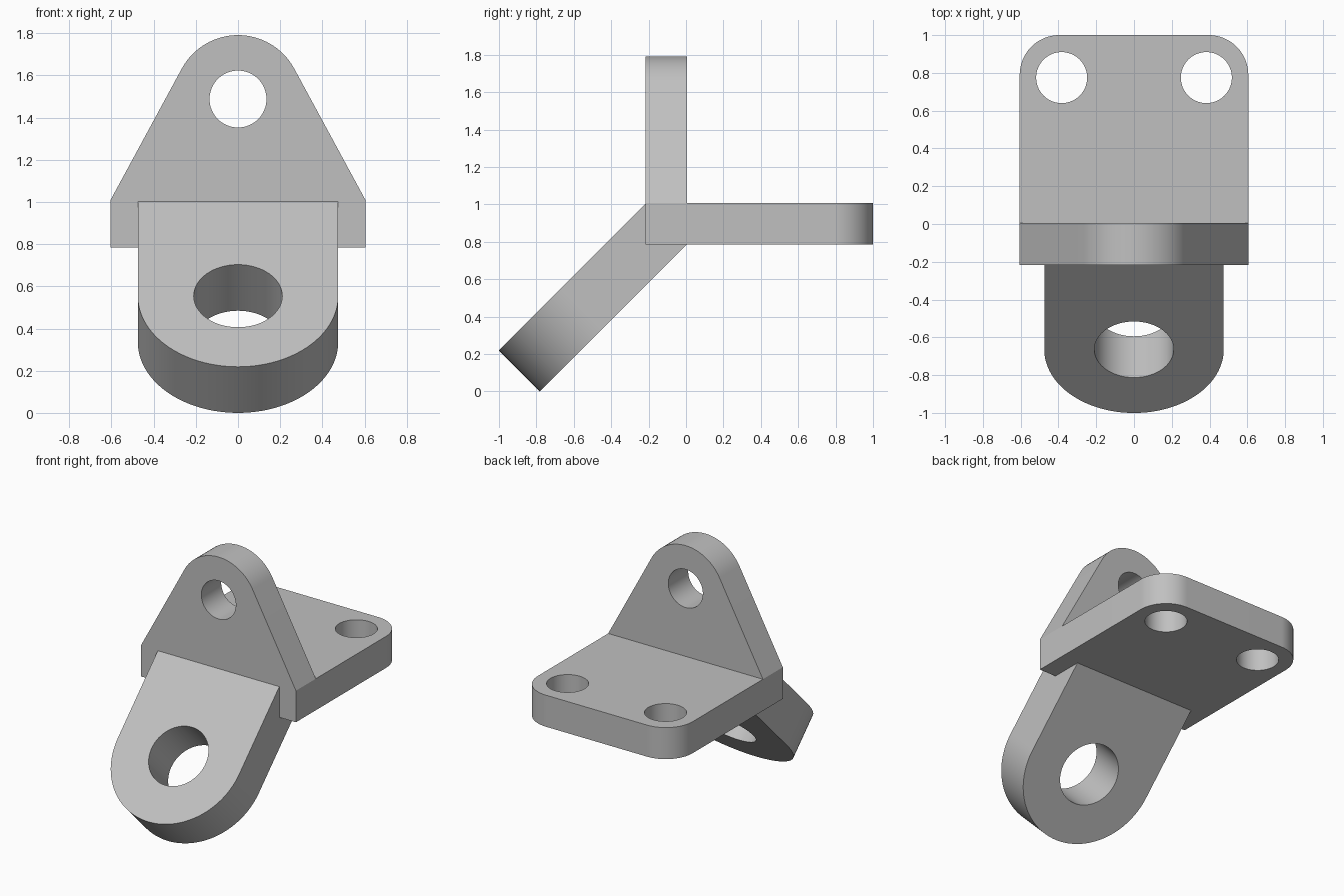
import bpy
import bmesh
from math import radians, cos, sin, atan2, acos, degrees, hypot
from mathutils import Matrix

cube = bpy.data.objects.get("Cube")
if cube:
    bpy.data.objects.remove(cube, do_unlink=True)

# Single plain metal colour
metal = bpy.data.materials.new("grey_metal")
metal.use_nodes = True
grey = (0.53, 0.53, 0.53, 1)
metal.diffuse_color = grey
metal.node_tree.nodes["Principled BSDF"].inputs["Base Color"].default_value = grey

HALF = 0.605                     # half width of the two main plates
BACK, FRONT = 0.005, -0.217      # faces of the upright plate
BOTTOM, TOP = 0.785, 1.008       # faces of the base plate


def arc(cx, cy, r, start, end, steps=32):
    """Points along an arc, angles in degrees."""
    angles = [radians(start + (end - start) * i / steps) for i in range(steps + 1)]
    return [(cx + r * cos(a), cy + r * sin(a)) for a in angles]


def prism(name, outline, low, high, frame):
    """Closed solid from a flat outline, extruded along the frame's local z."""
    bm = bmesh.new()
    face = bm.faces.new([bm.verts.new((u, v, low)) for u, v in outline])
    out = bmesh.ops.extrude_face_region(bm, geom=[face])
    top = [g for g in out["geom"] if isinstance(g, bmesh.types.BMVert)]
    bmesh.ops.translate(bm, verts=top, vec=(0, 0, high - low))
    bmesh.ops.recalc_face_normals(bm, faces=bm.faces)
    bm.transform(frame)
    mesh = bpy.data.meshes.new(name)
    bm.to_mesh(mesh)
    bm.free()
    mesh.materials.append(metal)
    obj = bpy.data.objects.new(name, mesh)
    bpy.context.collection.objects.link(obj)
    return obj


def plate(name, outline, thickness, frame, holes):
    """Plate with round holes (x, y, radius) drilled straight through."""
    obj = prism(name, outline, 0, thickness, frame)
    bpy.ops.object.select_all(action='DESELECT')
    bpy.context.view_layer.objects.active = obj
    obj.select_set(True)
    for x, y, r in holes:
        cutter = prism("hole_cutter", arc(x, y, r, 0, 360, 64)[:-1], -0.1, thickness + 0.1, frame)
        cutter.hide_render = True
        mod = obj.modifiers.new("hole", 'BOOLEAN')
        mod.operation = 'DIFFERENCE'
        mod.solver = 'EXACT'
        mod.object = cutter
        bpy.ops.object.modifier_apply(modifier=mod.name)
        bpy.data.objects.remove(cutter, do_unlink=True)
    bpy.ops.object.shade_smooth_by_angle(angle=radians(20))
    return obj


# Base plate: rounded rear corners and two bolt holes
corner = 0.21
base = [(-HALF, BACK), (HALF, BACK)]
base += arc(HALF - corner, 1 - corner, corner, 0, 90)
base += arc(corner - HALF, 1 - corner, corner, 90, 180)
plate("base_plate", base, TOP - BOTTOM, Matrix.Translation((0, 0, BOTTOM)),
      [(side * 0.383, 0.775, 0.135) for side in (-1, 1)])

# Upright plate: sides taper tangentially into a rounded top around the eye
eye_z, eye_r = 1.488, 0.303
drop = TOP - eye_z
tangent = degrees(atan2(drop, HALF) + acos(eye_r / hypot(HALF, drop)))
upright = [(-HALF, TOP), (-HALF, BOTTOM), (HALF, BOTTOM), (HALF, TOP)]
upright += arc(0, eye_z, eye_r, tangent, 180 - tangent)
plate("upright_plate", upright, BACK - FRONT,
      Matrix.Translation((0, BACK, 0)) @ Matrix.Rotation(radians(90), 4, 'X'),
      [(0, eye_z, 0.135)])

# Sloping lug: round lower end concentric with its large hole
lug_r = 0.475
lug = [(lug_r, 0.638), (-lug_r, 0.638)] + arc(0, 0, lug_r, 180, 360, 64)
plate("sloping_lug", lug, 0.309,
      Matrix.Translation((0, -0.446, 0.336)) @ Matrix.Rotation(radians(45), 4, 'X'),
      [(0, 0, 0.21)])
